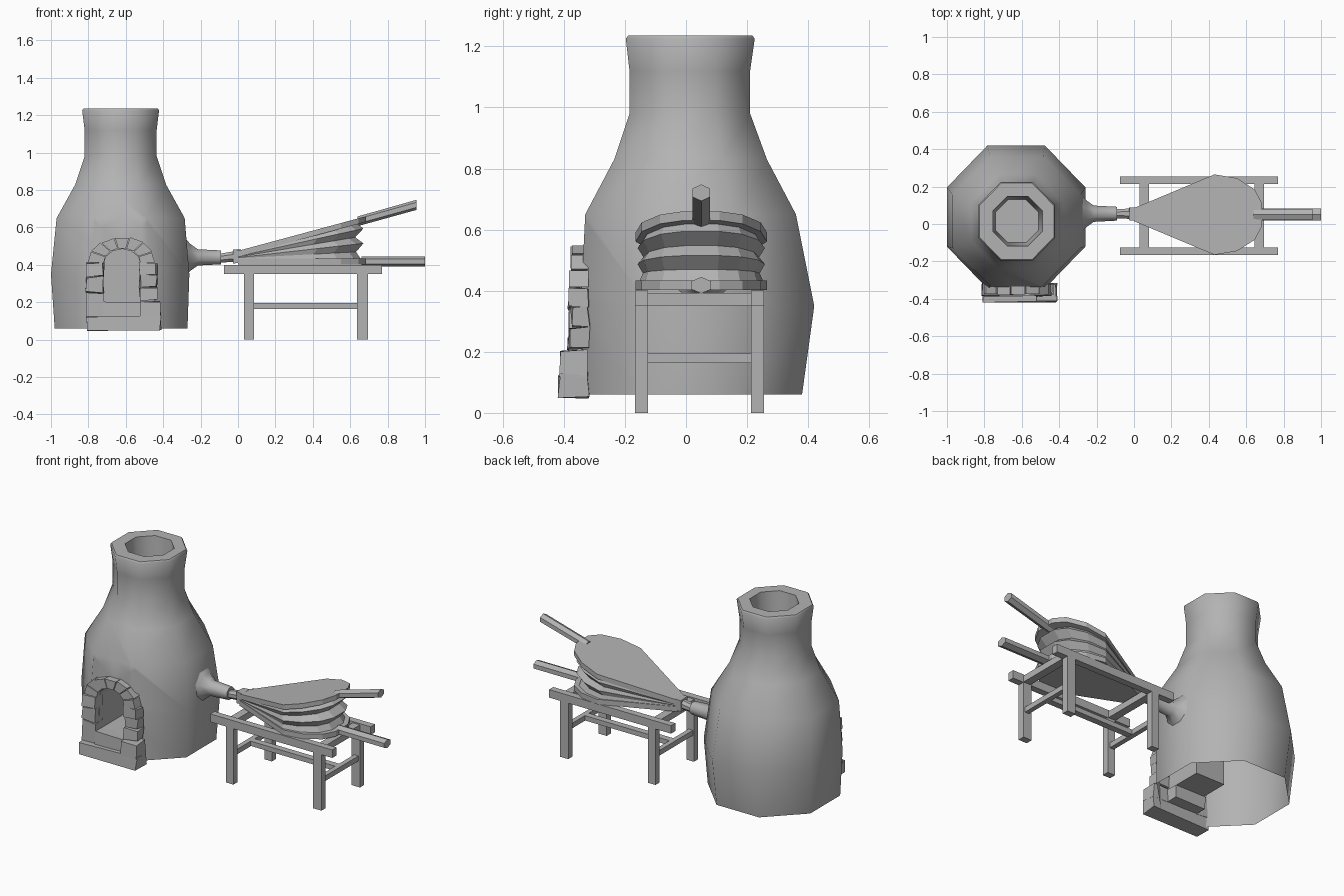
import bpy, bmesh, math, random
from mathutils import Vector, Matrix

if "Cube" in bpy.data.objects:
    bpy.data.objects.remove(bpy.data.objects["Cube"])

random.seed(4)
mat = bpy.data.materials.new("clay_grey")
mat.diffuse_color = (0.45, 0.45, 0.45, 1)
mat.use_nodes = True
mat.node_tree.nodes["Principled BSDF"].inputs["Base Color"].default_value = mat.diffuse_color


def finish(bm, name, angle=None, fix=True):
    if fix:
        bmesh.ops.recalc_face_normals(bm, faces=bm.faces)
    me = bpy.data.meshes.new(name)
    bm.to_mesh(me)
    bm.free()
    me.materials.append(mat)
    ob = bpy.data.objects.new(name, me)
    bpy.context.collection.objects.link(ob)
    if angle:
        bpy.ops.object.select_all(action='DESELECT')
        ob.select_set(True)
        bpy.context.view_layer.objects.active = ob
        bpy.ops.object.shade_smooth_by_angle(angle=math.radians(angle))
    return ob


def loft(bm, rings, cap_start=True, cap_end=True):
    """Skin a list of equally long closed point rings."""
    vs = [[bm.verts.new(p) for p in r] for r in rings]
    n = len(vs[0])
    for a, b in zip(vs, vs[1:]):
        for i in range(n):
            j = (i + 1) % n
            bm.faces.new((a[i], a[j], b[j], b[i]))
    if cap_start:
        bm.faces.new(vs[0][::-1])
    if cap_end:
        bm.faces.new(vs[-1])


def box(name, x, y, z, jitter=0.0):
    bm = bmesh.new()
    ring = lambda h: [(x[0], y[0], h), (x[1], y[0], h), (x[1], y[1], h), (x[0], y[1], h)]
    loft(bm, [ring(z[0]), ring(z[1])])
    for v in bm.verts:
        v.co += Vector([random.uniform(-jitter, jitter) for _ in range(3)])
    return finish(bm, name)


def tube(name, stations, y, sides=8, angle=None, wide=1.0):
    """Stations along x: (x, z, radius)."""
    bm = bmesh.new()
    rings = []
    for x, z, r in stations:
        rings.append([(x, y + wide * r * math.cos(t), z + r * math.sin(t))
                      for t in (2 * math.pi * (i + .5) / sides for i in range(sides))])
    loft(bm, rings)
    return finish(bm, name, angle)


# furnace body: octagonal rings (z, xmin, xmax, ymin, ymax)
levels = [(.06, -.98, -.27, -.335, .38), (.35, -1, -.26, -.345, .42),
          (.65, -.97, -.285, -.33, .36), (.83, -.87, -.385, -.235, .265),
          (.98, -.82, -.435, -.185, .21), (1.12, -.82, -.435, -.185, .21),
          (1.225, -.833, -.422, -.197, .225), (1.235, -.827, -.428, -.19, .218),
          (1.235, -.755, -.49, -.117, .148), (1.0, -.74, -.51, -.1, .13)]
rings = []
for z, x0, x1, y0, y1 in levels:
    c = 1 / math.cos(math.pi / 8)
    rings.append([((x0 + x1) / 2 + (x1 - x0) / 2 * c * math.cos(t),
                   (y0 + y1) / 2 + (y1 - y0) / 2 * c * math.sin(t), z)
                  for t in (math.pi * (2 * i + 1) / 8 for i in range(8))])
bm = bmesh.new()
loft(bm, rings, cap_start=False)
bm.normal_update()

# arched fire opening cut through the front facet
CX, CZ = -.62, .40
arch = [(CX - .1, .2), (CX + .1, .2)] + [
    (CX + .1 * math.cos(t), CZ + .085 * math.sin(t))
    for t in (math.pi * i / 6 for i in range(7))]


def front_faces():
    return [f for f in bm.faces if f.normal.y < -.9 and f.calc_center_median().z < .62
            and f.calc_center_median().y < -.3]


edges = list(zip(arch, arch[1:] + arch[:1]))
for (ax, az), (bx, bz) in edges:
    fs = front_faces()
    geom = list({g for f in fs for g in (*f.verts, *f.edges)}) + fs
    bmesh.ops.bisect_plane(bm, geom=geom, plane_co=(ax, 0, az),
                           plane_no=(bz - az, 0, ax - bx), dist=1e-5)
    bm.normal_update()
inside = []
for f in front_faces():
    p = f.calc_center_median()
    if all((bx - ax) * (p.z - az) - (bz - az) * (p.x - ax) > 0 for (ax, az), (bx, bz) in edges):
        inside.append(f)
bmesh.ops.delete(bm, geom=inside, context='FACES')
finish(bm, "furnace_body", 50)

# fire chamber behind the opening
bm = bmesh.new()
loft(bm, [[(x, y, z) for x, z in arch] for y in (-.343, -.08)], cap_start=False)
bmesh.ops.recalc_face_normals(bm, faces=bm.faces)
bmesh.ops.reverse_faces(bm, faces=bm.faces)
finish(bm, "fire_chamber", 40, fix=False)

# hearth slab, step and pillar stones
box("hearth_slab", (-.805, -.415), (-.415, -.32), (.05, .125), .006)
box("hearth_step", (-.725, -.515), (-.385, -.25), (.12, .2), .004)
box("hearth_corner_stone", (-.52, -.415), (-.415, -.32), (.12, .205), .005)
for i, (z0, z1, d) in enumerate([(.12, .25, .385), (.255, .335, .38), (.34, .41, .385)]):
    box(f"left_pillar_stone_{i}", (-.81, -.72), (-d, -.32), (z0, z1), .006)
for i, (z0, z1, d) in enumerate([(.21, .28, .385), (.285, .345, .375), (.35, .41, .385)]):
    box(f"right_pillar_stone_{i}", (-.525, -.435), (-d, -.32), (z0, z1), .006)

# arch stones
for i in range(7):
    bm = bmesh.new()
    a, b = (math.pi * (i + k) / 7 for k in (.03, .97))
    o = random.uniform(-.006, .006)
    prof = [(CX + rx * math.cos(t), CZ + .01 + rz * math.sin(t))
            for rx, rz, t in ((.098, .08, a), (.18 + o, .137 + o, a),
                              (.18 + o, .137 + o, b), (.098, .08, b))]
    loft(bm, [[(x, y, z) for x, z in prof] for y in (-.378 + o, -.32)])
    finish(bm, f"arch_stone_{i}")

# air pipe flaring out of the furnace, and the bellows nozzle
tube("air_pipe", [(-.30, .44, .13), (-.255, .44, .078), (-.215, .44, .047), (-.09, .44, .04)],
     .055, angle=50)
tube("bellows_nozzle", [(-.10, .435, .026), (-.02, .445, .03)], .055)
box("nozzle_block", (-.025, .015), (.02, .09), (.41, .48), .003)

# bench
for side, (y0, y1) in {"front": (-.167, -.125), "back": (.213, .255)}.items():
    box(f"{side}_rail", (-.075, .77), (y0, y1), (.35, .40))
    for end, x in {"left": (.033, .085), "right": (.637, .695)}.items():
        box(f"{side}_{end}_leg", x, (y0, y1), (0, .35))
for end, x in {"left": (.03, .08), "right": (.645, .695)}.items():
    box(f"{end}_cross_bar", x, (-.13, .22), (.352, .392))
    box(f"{end}_low_stretcher", (x[0] + .01, x[1] - .01), (-.13, .22), (.163, .195))
box("long_stretcher", (.06, .665), (.025, .065), (.165, .195))

# bellows: teardrop outline mirrored about y = .05
half = [(0, .035), (.43, .215), (.55, .195), (.645, .135), (.685, .06)]
outline = [(x, .05 - w) for x, w in half] + [(x, .05 + w) for x, w in half[::-1]]
low = lambda x: .432
top = lambda x: .445 + .27 * x


def slab(name, base, thick):
    bm = bmesh.new()
    loft(bm, [[(x, y, base(x) + h) for x, y in outline] for h in (0, thick)])
    finish(bm, name)


slab("lower_board", lambda x: .402, .032)
slab("upper_board", top, .03)

# pleated leather between the boards
bm = bmesh.new()
pleats = []
for t, s in ((0, .94), (.2, .89), (.42, .97), (.62, .88), (.82, .97), (1, .9)):
    ring = []
    for x, y in outline:
        px = x if x < .1 else .2 + (x - .2) * s
        ring.append((px, .05 + (y - .05) * s, low(px) + t * (top(px) + .004 - low(px))))
    pleats.append(ring)
loft(bm, pleats)
finish(bm, "bellows_leather")

# handles
tube("lower_handle", [(.66, .418, .027), (1.0, .418, .027)], .05, sides=6, wide=1.35)
tube("upper_handle", [(.64, .633, .026), (.955, .721, .027)], .05, sides=6, wide=1.25)
